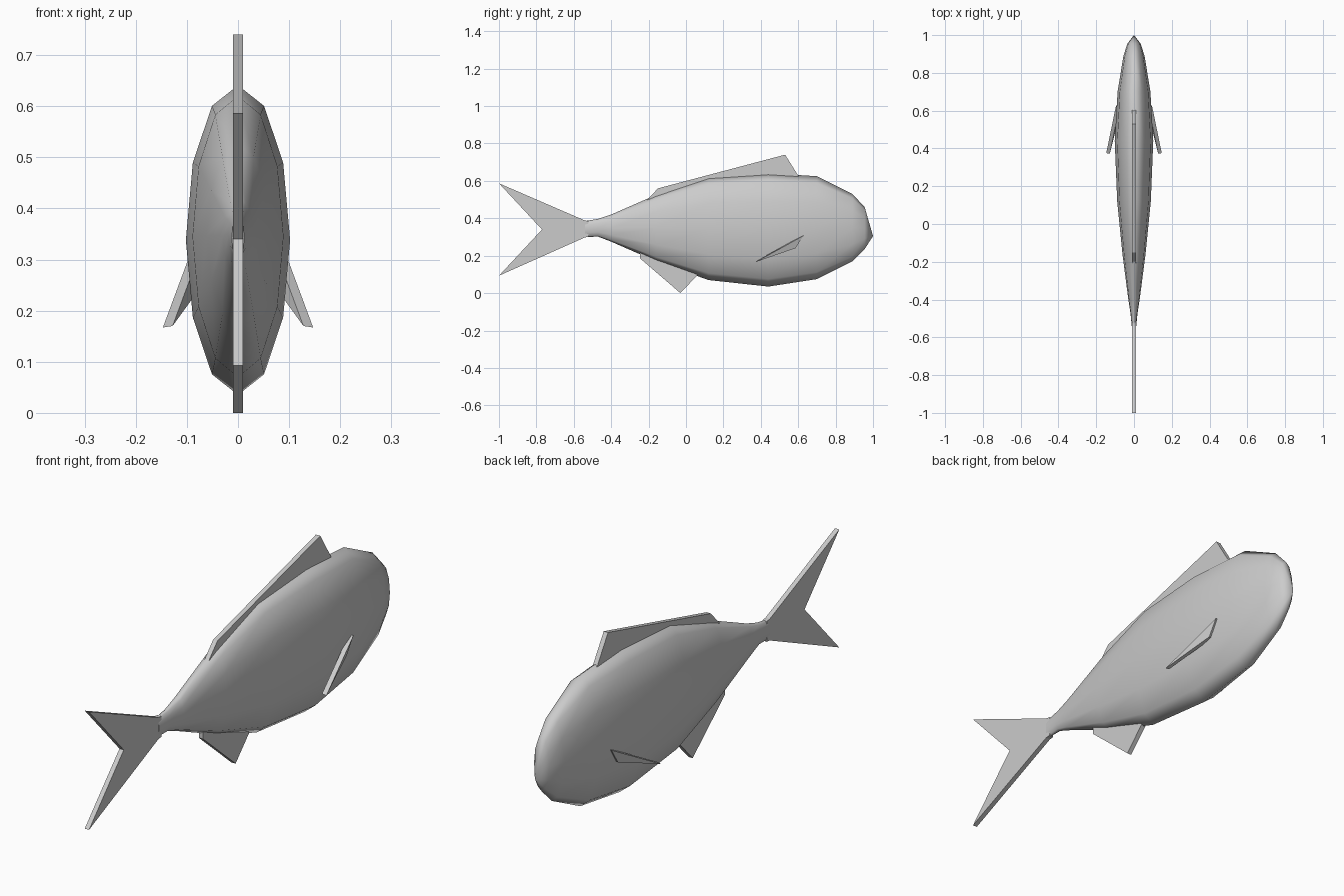
import bpy, bmesh, math
from mathutils import Vector

if "Cube" in bpy.data.objects:
    bpy.data.objects.remove(bpy.data.objects["Cube"])

grey = bpy.data.materials.new("light grey")
grey.diffuse_color = (0.6, 0.6, 0.6, 1)
grey.use_nodes = True
grey.node_tree.nodes["Principled BSDF"].inputs["Base Color"].default_value = grey.diffuse_color


def finish(bm, name):
    bmesh.ops.recalc_face_normals(bm, faces=bm.faces)
    mesh = bpy.data.meshes.new(name)
    bm.to_mesh(mesh)
    bm.free()
    mesh.materials.append(grey)
    obj = bpy.data.objects.new(name, mesh)
    bpy.context.collection.objects.link(obj)
    return obj


def plate(name, points, offset):
    """Flat polygon extruded along an offset vector."""
    bm = bmesh.new()
    face = bm.faces.new([bm.verts.new(p) for p in points])
    ext = bmesh.ops.extrude_face_region(bm, geom=[face], use_keep_orig=True)
    verts = [g for g in ext["geom"] if isinstance(g, bmesh.types.BMVert)]
    bmesh.ops.translate(bm, verts=verts, vec=Vector(offset))
    return finish(bm, name)


# Body: elliptical rings lofted along y (y, bottom z, top z, half width)
sections = [
    (-0.54, 0.300, 0.385, 0.012), (-0.47, 0.302, 0.397, 0.019),
    (-0.40, 0.275, 0.420, 0.030), (-0.16, 0.170, 0.525, 0.061),
    (0.12, 0.070, 0.620, 0.089), (0.44, 0.035, 0.641, 0.102),
    (0.70, 0.075, 0.625, 0.087), (0.89, 0.170, 0.530, 0.056),
    (0.955, 0.235, 0.460, 0.035),
]
SIDES = 12
bm = bmesh.new()
rings = []
for y, low, high, w in sections:
    ring = []
    for i in range(SIDES):
        a = 2 * math.pi * i / SIDES
        ring.append(bm.verts.new((w * math.cos(a), y,
                                  (low + high) / 2 + (high - low) / 2 * math.sin(a))))
    rings.append(ring)
for r0, r1 in zip(rings, rings[1:]):
    for i in range(SIDES):
        j = (i + 1) % SIDES
        bm.faces.new((r0[i], r0[j], r1[j], r1[i]))
bm.faces.new(rings[0])
nose = bm.verts.new((0, 1.0, 0.305))
for i in range(SIDES):
    bm.faces.new((rings[-1][i], rings[-1][(i + 1) % SIDES], nose))
body = finish(bm, "body")
for p in body.data.polygons:
    p.use_smooth = len(p.vertices) < 5

# Fins on the centre line (y, z outlines)
fins = {
    "tail_fin": [(-0.52, 0.385), (-0.54, 0.388), (-1.0, 0.587), (-0.77, 0.34),
                 (-1.0, 0.093), (-0.54, 0.298), (-0.52, 0.30)],
    "dorsal_fin": [(0.605, 0.62), (0.53, 0.74), (-0.15, 0.56), (-0.215, 0.49),
                   (0.12, 0.56)],
    "anal_fin": [(-0.245, 0.24), (-0.245, 0.185), (-0.03, 0.0), (0.06, 0.095),
                 (0.04, 0.14)],
}
for name, outline in fins.items():
    plate(name, [(-0.01, y, z) for y, z in outline], (0.02, 0, 0))

# Side fins, mirrored left and right
for side, name in ((1, "right_side_fin"), (-1, "left_side_fin")):
    outline = [(0.095, 0.628, 0.307), (0.147, 0.375, 0.167), (0.094, 0.585, 0.24)]
    plate(name, [(side * x, y, z) for x, y, z in outline],
          (-0.019 * side, -0.002, 0.003))
